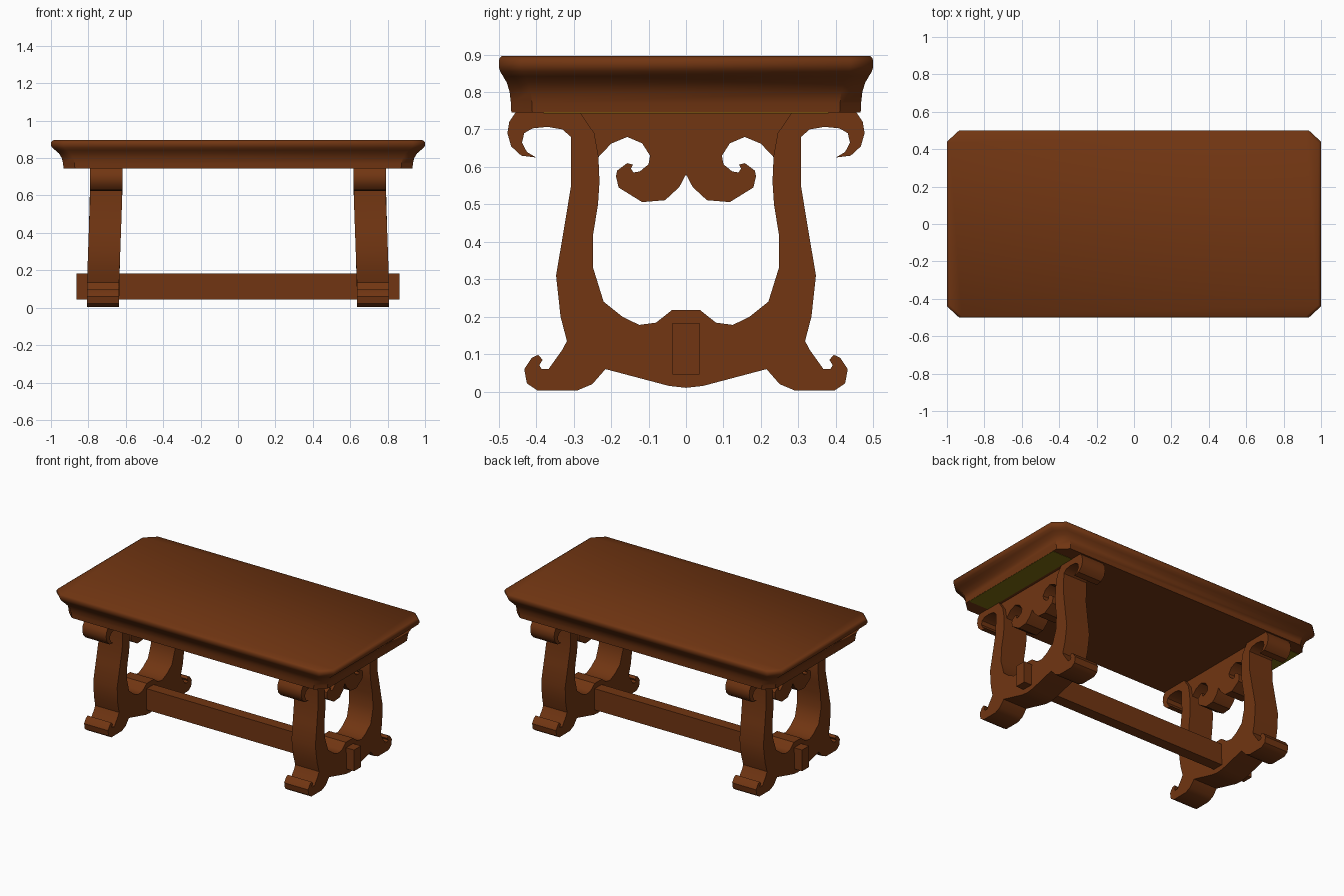
import bpy, bmesh, math

if "Cube" in bpy.data.objects:
    bpy.data.objects.remove(bpy.data.objects["Cube"])


def material(name, rgb):
    m = bpy.data.materials.new(name)
    m.diffuse_color = (*rgb, 1)
    m.use_nodes = True
    m.node_tree.nodes["Principled BSDF"].inputs["Base Color"].default_value = m.diffuse_color
    return m


wood = material("warm brown wood", (0.165, 0.036, 0.006))
olive = material("dark olive", (0.2, 0.15, 0.005))


def finish(bm, name, mat, angle=35):
    bmesh.ops.recalc_face_normals(bm, faces=bm.faces)
    me = bpy.data.meshes.new(name)
    bm.to_mesh(me)
    bm.free()
    ob = bpy.data.objects.new(name, me)
    bpy.context.collection.objects.link(ob)
    me.materials.append(mat)
    bpy.ops.object.select_all(action='DESELECT')
    ob.select_set(True)
    bpy.context.view_layer.objects.active = ob
    bpy.ops.object.shade_smooth_by_angle(angle=math.radians(angle))
    return ob


def box(name, x0, x1, y0, y1, z0, z1, mat):
    bm = bmesh.new()
    bmesh.ops.create_cube(bm, size=1)
    for v in bm.verts:
        v.co = (x1 if v.co.x > 0 else x0, y1 if v.co.y > 0 else y0, z1 if v.co.z > 0 else z0)
    return finish(bm, name, mat)


def cut_board(name, half, x0, x1, side):
    """Symmetric board: mirror a half outline in y, extrude along x, splay below the scroll."""
    outline = half + [(-y, z) for y, z in reversed(half) if y > 0]
    bm = bmesh.new()
    rings = []
    for x in (x0, x1):
        rings.append([bm.verts.new((side * (x + 0.018 * min(1, max(0, (0.62 - z) / 0.5))), y, z))
                      for y, z in outline])
        bm.faces.new(rings[-1])
    n = len(outline)
    for i in range(n):
        j = (i + 1) % n
        bm.faces.new((rings[0][i], rings[0][j], rings[1][j], rings[1][i]))
    return finish(bm, name, wood)


# Moulded table top: eight-sided rings scaled along a profile
profile = [(0.745, 0.933), (0.77, 0.935), (0.80, 0.942), (0.825, 0.957), (0.842, 0.977),
           (0.855, 0.993), (0.868, 1.0), (0.882, 1.0), (0.891, 0.995), (0.896, 0.985)]
corner = [(1, .44), (.935, .5), (-.935, .5), (-1, .44), (-1, -.44), (-.935, -.5), (.935, -.5), (1, -.44)]
bm = bmesh.new()
rings = [[bm.verts.new((x * s, y * s, z)) for x, y in corner] for z, s in profile]
for a, b in zip(rings, rings[1:]):
    for i in range(8):
        j = (i + 1) % 8
        bm.faces.new((a[i], a[j], b[j], b[i]))
bm.faces.new(rings[0])
bm.faces.new(rings[-1])
finish(bm, "table_top", wood, 42)

# Lyre-shaped leg frame, from the inner middle up, round the scroll and down to the foot
frame = [(0, .218), (.037, .218), (.08, .184), (.125, .178), (.17, .2), (.22, .24), (.248, .33),
         (.248, .42), (.235, .5), (.231, .56), (.234, .63), (.245, .69), (.283, .746),
         (.455, .746), (.472, .72), (.477, .69), (.467, .655), (.44, .63), (.40, .625),
         (.425, .64), (.438, .665), (.432, .69), (.41, .703), (.37, .707), (.33, .7), (.307, .68),
         (.307, .55), (.325, .44), (.347, .31), (.335, .2), (.318, .135), (.33, .112),
         (.367, .06), (.385, .06), (.392, .07), (.383, .085), (.395, .098), (.412, .09),
         (.432, .06), (.425, .022), (.397, .003), (.29, .003), (.25, .02), (.215, .06),
         (.045, .015), (0, .01)]

# Carved apron between the columns, with two curled drops
apron = [(0, .58), (.018, .546), (.056, .511), (.117, .506), (.18, .545), (.187, .575), (.184, .59),
         (.157, .61), (.142, .606), (.147, .595), (.14, .585), (.123, .588), (.1, .607),
         (.096, .63), (.117, .663), (.157, .68), (.2, .662), (.234, .626), (.25, .69),
         (.283, .746), (0, .746)]

for label, side in (("left", -1), ("right", 1)):
    cut_board(label + "_leg_frame", frame, 0.618, 0.79, side)
    cut_board(label + "_apron", apron, 0.64, 0.77, side)
    # Olive strip under the top, outside each leg
    a, b = sorted((side * 0.79, side * 0.932))
    box(label + "_underside_strip", a, b, -0.38, 0.38, 0.743, 0.746, olive)

# Stretcher beam passing through both leg frames
box("stretcher", -0.863, 0.863, -0.036, 0.036, 0.045, 0.183, wood)
